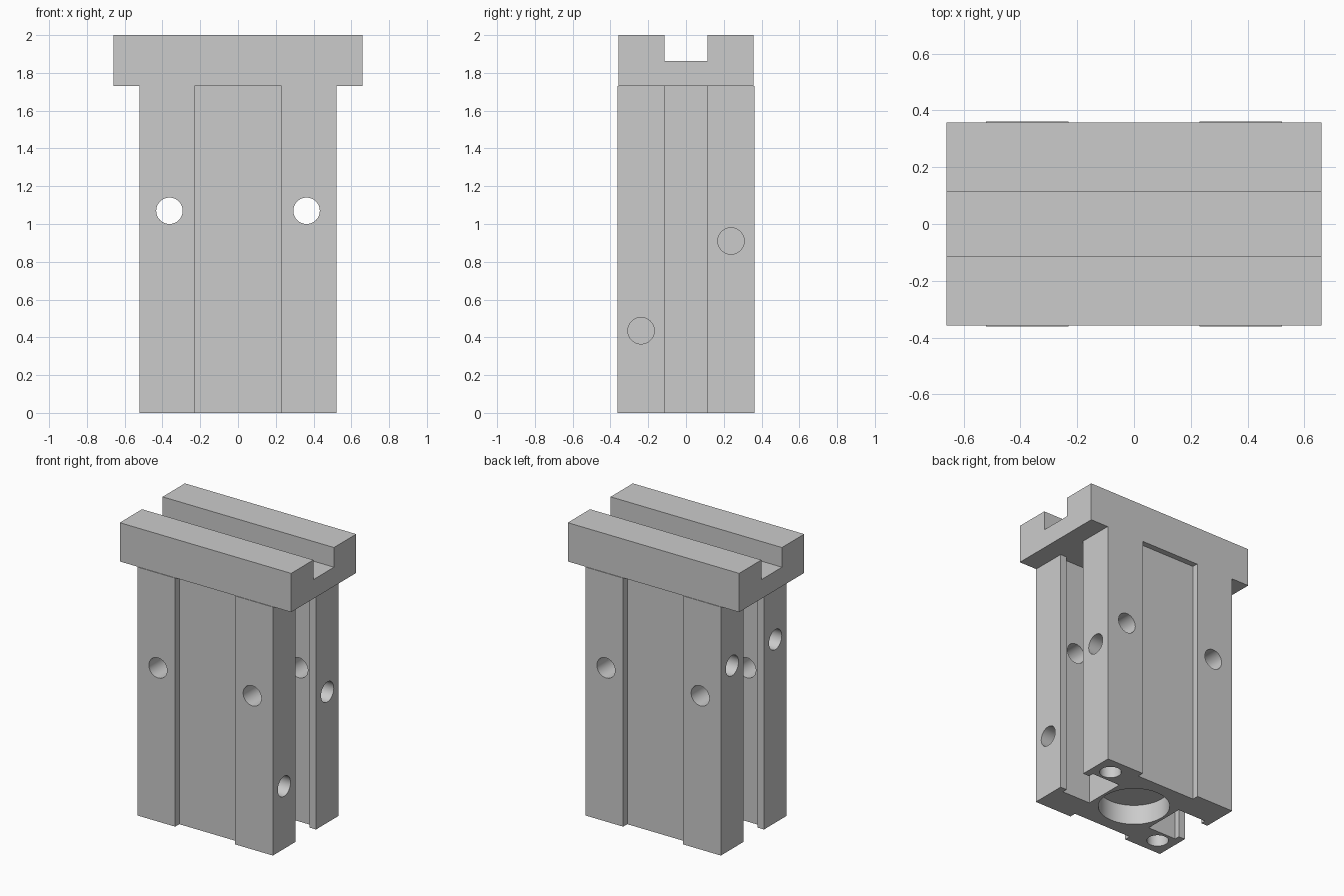
import bpy, bmesh, math
from mathutils import Matrix, Vector

if "Cube" in bpy.data.objects:
    bpy.data.objects.remove(bpy.data.objects["Cube"])

SHOULDER = 1.73      # height where the column meets the head
R = 0.07             # small hole radius
BLIND = 0.14         # blind hole depth
EPS = 0.02


def make_object(name, bm):
    bmesh.ops.recalc_face_normals(bm, faces=bm.faces)
    mesh = bpy.data.meshes.new(name)
    bm.to_mesh(mesh)
    bm.free()
    ob = bpy.data.objects.new(name, mesh)
    bpy.context.collection.objects.link(ob)
    return ob


def extrude(name, points, direction):
    bm = bmesh.new()
    face = bm.faces.new([bm.verts.new(p) for p in points])
    res = bmesh.ops.extrude_face_region(bm, geom=[face], use_keep_orig=True)
    verts = [g for g in res["geom"] if isinstance(g, bmesh.types.BMVert)]
    bmesh.ops.translate(bm, verts=verts, vec=direction)
    return make_object(name, bm)


def add_hole(bm, start, end, radius):
    a, b = Vector(start), Vector(end)
    rot = (b - a).to_track_quat('Z', 'Y').to_matrix().to_4x4()
    bmesh.ops.create_cone(bm, cap_ends=True, segments=48, radius1=radius,
                          radius2=radius, depth=(b - a).length,
                          matrix=Matrix.Translation((a + b) / 2) @ rot)


def boolean(target, other, operation):
    mod = target.modifiers.new(operation.lower(), 'BOOLEAN')
    mod.operation, mod.solver, mod.object = operation, 'EXACT', other
    bpy.context.view_layer.objects.active = target
    bpy.ops.object.modifier_apply(modifier=mod.name)
    bpy.data.objects.remove(other, do_unlink=True)


# Column section: shallow recess front and back, T-slot on each side
quarter = [(0.23, 0.317), (0.23, 0.362), (0.522, 0.362), (0.522, 0.113),
           (0.472, 0.113), (0.472, 0.15), (0.25, 0.15)]
right = quarter + [(x, -y) for x, y in reversed(quarter)]
section = right + [(-x, y) for x, y in reversed(right)]
block = extrude("slotted_block", [(x, y, 0) for x, y in section], (0, 0, SHOULDER))

# Head with a slot along its top
half = [(0.358, SHOULDER), (0.358, 2.0), (0.113, 2.0), (0.113, 1.863)]
profile = half + [(-y, z) for y, z in reversed(half)]
head = extrude("head", [(-0.66, y, z) for y, z in profile], (1.32, 0, 0))
boolean(block, head, 'UNION')

# Holes
bm = bmesh.new()
for x in (-0.363, 0.363):                                   # front to back
    add_hole(bm, (x, -0.5, 1.07), (x, 0.5, 1.07), R)
for side, y, z in ((1, 0.238, 0.91), (1, -0.238, 0.435),    # side faces
                   (-1, 0.238, 1.275), (-1, -0.238, 1.275)):
    add_hole(bm, (side * (0.522 + EPS), y, z), (side * (0.522 - BLIND), y, z), R)
for s in (1, -1):                                           # underside corners
    add_hole(bm, (s * 0.4, s * 0.24, -EPS), (s * 0.4, s * 0.24, BLIND), R)
add_hole(bm, (0, 0, -EPS), (0, 0, BLIND), 0.23)             # underside bore
boolean(block, make_object("hole_cutter", bm), 'DIFFERENCE')

bpy.ops.object.select_all(action='DESELECT')
block.select_set(True)
bpy.context.view_layer.objects.active = block
bpy.ops.object.shade_smooth_by_angle(angle=math.radians(30))
